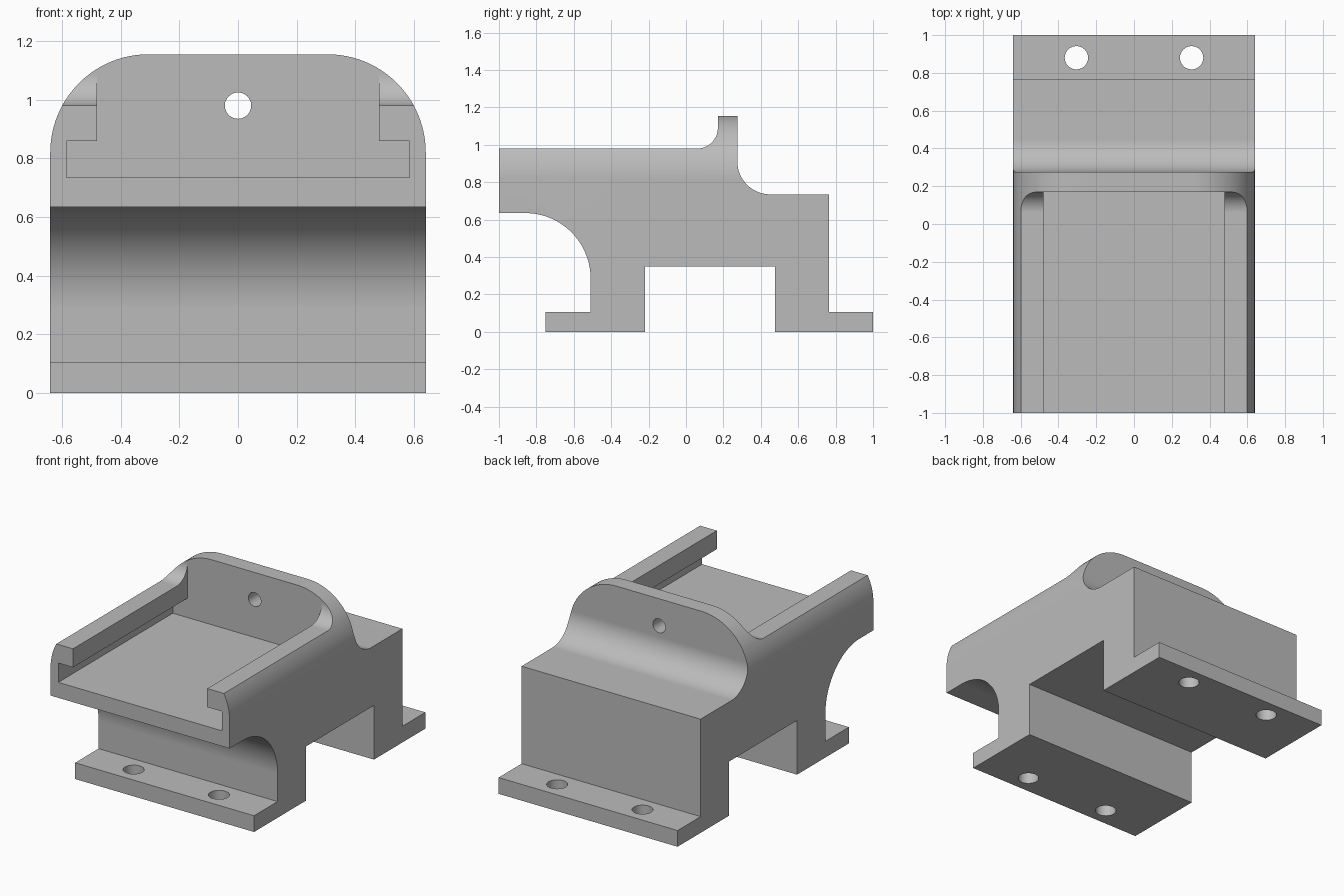
import bpy, bmesh, math
from mathutils import Vector

if "Cube" in bpy.data.objects:
    bpy.data.objects.remove(bpy.data.objects["Cube"])

W = 0.64  # half width
STEPS = 24

grey = bpy.data.materials.new("plain_grey")
grey.use_nodes = True
colour = (0.5, 0.5, 0.5, 1)
grey.diffuse_color = colour
grey.node_tree.nodes["Principled BSDF"].inputs["Base Color"].default_value = colour


def arc(cx, cz, r, start, end):
    angles = [math.radians(start + (end - start) * i / STEPS) for i in range(STEPS + 1)]
    return [(cx + r * math.cos(a), cz + r * math.sin(a)) for a in angles]


def extrude(name, points, place, depth):
    """Solid from a flat outline; place maps (a, b) to 3D, depth is the sweep."""
    bm = bmesh.new()
    face = bm.faces.new([bm.verts.new(place(a, b)) for a, b in points])
    swept = bmesh.ops.extrude_face_region(bm, geom=[face])["geom"]
    verts = [v for v in swept if isinstance(v, bmesh.types.BMVert)]
    bmesh.ops.translate(bm, verts=verts, vec=Vector(depth))
    bmesh.ops.recalc_face_normals(bm, faces=bm.faces[:])
    mesh = bpy.data.meshes.new(name)
    bm.to_mesh(mesh)
    bm.free()
    mesh.materials.append(grey)
    obj = bpy.data.objects.new(name, mesh)
    bpy.context.collection.objects.link(obj)
    return obj


def combine(target, tool, operation):
    mod = target.modifiers.new("cut", 'BOOLEAN')
    mod.operation, mod.solver, mod.object = operation, 'EXACT', tool
    bpy.context.view_layer.objects.active = target
    bpy.ops.object.modifier_apply(modifier=mod.name)
    bpy.data.objects.remove(tool)


# Bracket body: side profile swept across the width
profile = [(-1, 0.635)] + arc(-0.86, 0.285, 0.35, 90, 0)
profile += [(-0.51, 0.105), (-0.75, 0.105), (-0.75, 0), (-0.22, 0), (-0.22, 0.35),
            (0.475, 0.35), (0.475, 0), (1, 0), (1, 0.105), (0.765, 0.105), (0.765, 0.735)]
profile += arc(0.45, 0.91, 0.175, 270, 180)
profile += [(0.275, 1.155), (0.17, 1.155)]
profile += arc(0.06, 1.09, 0.11, 0, -90) + [(-1, 0.98)]
body = extrude("mounting_bracket", profile, lambda y, z: (-W, y, z), (2 * W, 0, 0))

# Rounded upper corners, seen from the front
outline = [(-W, -0.1), (W, -0.1)] + arc(0.305, 0.82, 0.335, 0, 90)
outline += arc(-0.305, 0.82, 0.335, 90, 180)
combine(body, extrude("corner_rounder", outline, lambda x, z: (x, -1.2, z), (0, 2.4, 0)), 'INTERSECT')

# Sliding tray slot with overhanging rails
half = [(0.585, 0.735), (0.585, 0.86), (0.48, 0.86), (0.48, 1.3)]
slot = half + [(-x, z) for x, z in reversed(half)]
combine(body, extrude("slot_cutter", slot, lambda x, z: (x, -1.2, z), (0, 1.37, 0)), 'DIFFERENCE')

# Hole through the end wall
combine(body, extrude("wall_hole", arc(0, 0.98, 0.045, 0, 360)[:-1],
                      lambda x, z: (x, 0, z), (0, 0.5, 0)), 'DIFFERENCE')

# Screw holes in both feet
for x in (-0.305, 0.305):
    for y in (-0.63, 0.88):
        combine(body, extrude("foot_hole", arc(x, y, 0.062, 0, 360)[:-1],
                              lambda a, b: (a, b, -0.1), (0, 0, 0.3)), 'DIFFERENCE')

# Smooth curved surfaces, keep flat faces flat
bpy.ops.object.select_all(action='DESELECT')
body.select_set(True)
bpy.context.view_layer.objects.active = body
bpy.ops.object.shade_smooth_by_angle(angle=math.radians(30))
weighted = body.modifiers.new("flat_faces", 'WEIGHTED_NORMAL')
weighted.keep_sharp = True
